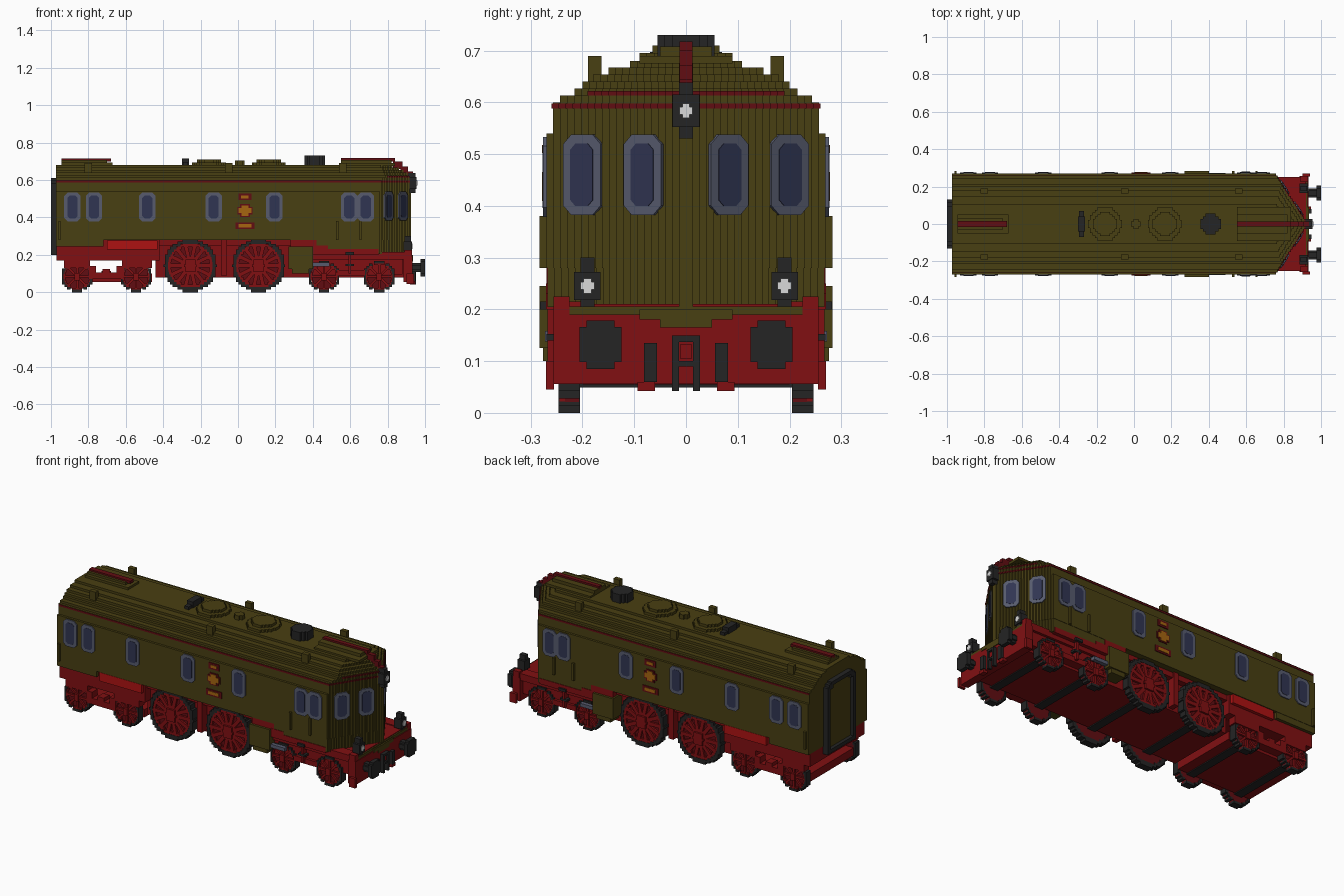
import bpy, bmesh, math
from mathutils import Matrix, Vector

cube = bpy.data.objects.get("Cube")
if cube:
    bpy.data.objects.remove(cube, do_unlink=True)

V = 0.0135  # block size of the stepped style


def material(name, r, g, b):
    m = bpy.data.materials.new(name)
    m.use_nodes = True
    m.diffuse_color = (r, g, b, 1)
    bsdf = m.node_tree.nodes["Principled BSDF"]
    bsdf.inputs["Base Color"].default_value = (r, g, b, 1)
    bsdf.inputs["Roughness"].default_value = 0.8
    return m


OLIVE = material("olive", 0.066, 0.05, 0.006)
RED = material("red", 0.22, 0.005, 0.006)
BRIGHT = material("bright red", 0.42, 0.006, 0.006)
DARKRED = material("dark red", 0.12, 0.004, 0.006)
BLACK = material("charcoal", 0.018, 0.018, 0.018)
FRAME = material("window grey", 0.095, 0.105, 0.155)
GLASS = material("glass blue", 0.03, 0.036, 0.085)
WHITE = material("lamp white", 0.7, 0.7, 0.7)
GOLD = material("gold", 0.38, 0.13, 0.005)


def finish(name, bm, mat):
    bmesh.ops.recalc_face_normals(bm, faces=bm.faces)
    me = bpy.data.meshes.new(name)
    bm.to_mesh(me)
    bm.free()
    me.materials.append(mat)
    ob = bpy.data.objects.new(name, me)
    bpy.context.collection.objects.link(ob)
    return ob


def add_box(bm, b, mtx=Matrix()):
    x0, x1, y0, y1, z0, z1 = b
    m = Matrix.Translation(((x0 + x1) / 2, (y0 + y1) / 2, (z0 + z1) / 2))
    bmesh.ops.create_cube(bm, size=1, matrix=mtx @ m @ Matrix.Diagonal((x1 - x0, y1 - y0, z1 - z0, 1)))


def boxes(name, mat, *items, mirror=False):
    """Boxes given as x0, x1, y0, y1, z0, z1, optionally on both sides."""
    bm = bmesh.new()
    for b in items:
        add_box(bm, b)
        if mirror:
            add_box(bm, (b[0], b[1], -b[3], -b[2], b[4], b[5]))
    return finish(name, bm, mat)


def add_prism(bm, pts, depth, mtx=Matrix()):
    lo = [bm.verts.new(mtx @ Vector((u, v, 0))) for u, v in pts]
    hi = [bm.verts.new(mtx @ Vector((u, v, depth))) for u, v in pts]
    bm.faces.new(lo)
    bm.faces.new(hi)
    n = len(pts)
    for i in range(n):
        bm.faces.new((lo[i], lo[(i + 1) % n], hi[(i + 1) % n], hi[i]))


def disc_rows(r, inner=0):
    """Stepped disc or ring as rows of (u0, u1, v0, v1)."""
    n = max(2, round(2 * r / V))
    h = 2 * r / n
    rows = []
    for i in range(n):
        v = -r + (i + 0.5) * h
        w = max(1, round(math.sqrt(r * r - v * v) / V)) * V
        w = min(w, r)
        if abs(v) < inner:
            k = min(math.sqrt(inner * inner - v * v), w - 0.008)
            rows += [(-w, -k, v - h / 2, v + h / 2), (k, w, v - h / 2, v + h / 2)]
        else:
            rows.append((-w, w, v - h / 2, v + h / 2))
    return rows


# ---- body: stacked layers with a stepped, pointed nose
def plan(w, nose, rear=-0.972):
    n = max(1, round(w / V))
    s = w / n
    half = []
    for i in range(n):
        x = nose - 0.65 * (i + 0.5) * s
        half += [(x, i * s), (x, (i + 1) * s)]
    half.append((rear, w))
    return half[1:] + [(x, -y) for x, y in reversed(half[1:])]


def layers(name, mat, rows):
    bm = bmesh.new()
    for z0, z1, w, nose, rear in rows:
        add_prism(bm, plan(w, nose, rear), z1 - z0, Matrix.Translation((0, 0, z0)))
    return finish(name, bm, mat)


R = -0.972
layers("body_shell", OLIVE, [(0.28, 0.54, 0.27, 0.93, R), (0.54, 0.60, 0.257, 0.93, R),
                             (0.205, 0.28, 0.268, 0.93, 0.40)])
layers("roof", OLIVE, [(0.60, 0.613, 0.243, 0.93, R), (0.613, 0.627, 0.215, 0.925, R),
                       (0.627, 0.64, 0.2, 0.91, R), (0.64, 0.654, 0.18, 0.89, R),
                       (0.654, 0.667, 0.15, 0.865, R), (0.667, 0.68, 0.108, 0.83, R)])
layers("waist_stripe", DARKRED, [(0.588, 0.598, 0.26, 0.932, R + 0.002),
                                 (0.613, 0.622, 0.19, 0.931, 0.75)])
boxes("rear_skirt", OLIVE, (R, -0.72, -0.268, 0.268, 0.245, 0.28))
boxes("front_deck", OLIVE, (0.74, 0.928, -0.24, 0.24, 0.19, 0.206), (0.92, 0.936, -0.05, 0.05, 0.165, 0.2),
      (0.92, 0.935, -0.09, 0.09, 0.18, 0.2))

# ---- roof ridges and fittings
boxes("roof_ridges", OLIVE, (0.55, 0.84, -0.09, 0.09, 0.675, 0.69), (0.55, 0.82, -0.05, 0.05, 0.69, 0.708),
      (-0.945, -0.67, -0.05, 0.05, 0.675, 0.693), (-0.945, -0.70, -0.03, 0.03, 0.69, 0.706))
boxes("ridge_stripes", DARKRED, (0.55, 0.84, -0.013, 0.013, 0.70, 0.718), (0.83, 0.88, -0.013, 0.013, 0.66, 0.70),
      (0.87, 0.91, -0.013, 0.013, 0.63, 0.672), (0.90, 0.935, -0.013, 0.013, 0.61, 0.645),
      (-0.945, -0.68, -0.016, 0.016, 0.70, 0.715))
boxes("roof_vents", OLIVE, *[(x - 0.02, x + 0.02, 0.163, 0.189, 0.63, 0.69) for x in (-0.80, -0.05, 0.56)],
      mirror=True)


def upright_disc(name, mat, x, r, z0, z1):
    return boxes(name, mat, *[(x + a, x + b, c, d, z0, z1) for a, b, c, d in disc_rows(r)])


for i, x in enumerate((-0.155, 0.165)):
    upright_disc(f"roof_dome_{i}", OLIVE, x, 0.09, 0.675, 0.695)
    upright_disc(f"roof_dome_cap_{i}", OLIVE, x, 0.065, 0.695, 0.71)
upright_disc("roof_valve", OLIVE, 0.01, 0.026, 0.675, 0.705)
upright_disc("chimney", BLACK, 0.41, 0.055, 0.675, 0.73)
boxes("whistle", BLACK, (-0.30, -0.262, -0.04, 0.04, 0.675, 0.715), (-0.295, -0.267, -0.07, 0.07, 0.675, 0.697))


# ---- windows: chamfered plates on the sides and the slanted nose
def pane(w, h, c=0.018):
    a, b = w / 2, h / 2
    return [(-a, c - b), (c - a, -b), (a - c, -b), (a, c - b), (a, b - c), (a - c, b), (c - a, b), (-a, b - c)]


def facing(loc, angle):
    """Frame whose local z points outward at a heading in the xy plane."""
    return Matrix.Translation(loc) @ Matrix.Rotation(angle + math.pi / 2, 4, 'Z') @ Matrix.Rotation(math.pi / 2, 4, 'X')


frames, panes = bmesh.new(), bmesh.new()
slant = math.atan(0.65)
spots = []
for s in (-1, 1):
    for x in (-0.885, -0.77, -0.485, -0.13, 0.195, 0.595, 0.683):
        spots.append(((x, s * 0.268, 0.456), s * math.pi / 2, 0.088))
    for y in (0.08, 0.197):
        spots.append(((0.93 - 0.65 * y, s * y, 0.46), s * slant, 0.086))
for loc, ang, w in spots:
    m = facing(loc, ang)
    add_prism(frames, pane(w, 0.155), 0.008, m)
    add_prism(panes, pane(w - 0.034, 0.121, 0.012), 0.0095, m)
finish("window_frames", frames, FRAME)
finish("window_glass", panes, GLASS)

# ---- side emblem
boxes("emblem_backs", DARKRED, *[(0.037 - w, 0.037 + w, 0.268, 0.275, z - h, z + h) for z, w, h in
      ((0.355, 0.05, 0.018), (0.437, 0.026, 0.034), (0.437, 0.04, 0.02), (0.51, 0.035, 0.018))], mirror=True)
boxes("emblem_gold", GOLD, *[(0.037 - w, 0.037 + w, 0.268, 0.278, z - h, z + h) for z, w, h in
      ((0.355, 0.034, 0.009), (0.437, 0.018, 0.028), (0.437, 0.034, 0.014), (0.51, 0.02, 0.008))], mirror=True)
boxes("handrails", OLIVE, *[(x - 0.006, x + 0.006, 0.265, 0.283, 0.28, 0.38) for x in (-0.955, 0.53, 0.655)],
      mirror=True)

# ---- rear gangway
boxes("gangway_frame", BLACK, (-1.0, -0.97, 0.105, 0.13, 0.2, 0.585), (-1.0, -0.97, 0.08, 0.115, 0.57, 0.6),
      (-1.0, -0.97, 0, 0.095, 0.588, 0.61), (-1.0, -0.97, 0, 0.13, 0.2, 0.222), mirror=True)
boxes("gangway_door", OLIVE, (-0.98, -0.965, -0.11, 0.11, 0.22, 0.59))

# ---- underframe
boxes("chassis", RED, (-0.97, -0.70, -0.25, 0.25, 0.17, 0.247), (-0.73, -0.42, -0.25, 0.25, 0.17, 0.282),
      (-0.44, 0.42, -0.2, 0.2, 0.08, 0.282), (0.30, 0.92, -0.195, 0.195, 0.08, 0.21),
      (0.40, 0.92, -0.25, 0.25, 0.175, 0.206))
boxes("side_bands", RED, (-0.44, 0.30, 0.19, 0.235, 0.25, 0.283), (-0.09, -0.06, 0.19, 0.245, 0.09, 0.28),
      (0.28, 0.42, 0.19, 0.27, 0.245, 0.282), (0.40, 0.75, 0.19, 0.271, 0.2, 0.232),
      (0.40, 0.48, 0.19, 0.271, 0.23, 0.25), (0.74, 0.92, 0.19, 0.25, 0.175, 0.215), mirror=True)
boxes("side_tanks", BRIGHT, (-0.70, -0.43, 0.24, 0.268, 0.228, 0.278), mirror=True)
boxes("cylinders", OLIVE, (0.27, 0.40, 0.2, 0.283, 0.125, 0.245), (0.29, 0.38, 0.2, 0.276, 0.1, 0.125), mirror=True)
boxes("piston_rods", FRAME, (0.39, 0.49, 0.25, 0.272, 0.138, 0.158), mirror=True)
boxes("steps", BLACK, (0.575, 0.62, 0.24, 0.27, 0.14, 0.152), (0.575, 0.62, 0.24, 0.282, 0.2, 0.215), mirror=True)
boxes("step_hangers", RED, (0.59, 0.605, 0.235, 0.268, 0.1, 0.21), (0.90, 0.94, 0.255, 0.271, 0.045, 0.1),
      mirror=True)

# ---- bogies
boxes("rear_bogie", RED, (-0.935, -0.46, -0.2, 0.2, 0.055, 0.1), (-0.73, -0.68, -0.2, 0.2, 0.09, 0.115))
boxes("bogie_frames", RED, (-0.80, -0.61, 0.2, 0.25, 0.07, 0.105), (-0.725, -0.685, 0.2, 0.25, 0.1, 0.125),
      (-0.93, -0.79, 0.2, 0.25, 0.13, 0.175), (-0.62, -0.46, 0.2, 0.25, 0.13, 0.175),
      (-0.80, -0.76, 0.2, 0.25, 0.1, 0.14), (-0.65, -0.61, 0.2, 0.25, 0.1, 0.14),
      (0.40, 0.88, 0.19, 0.235, 0.095, 0.18), (0.53, 0.68, 0.2, 0.25, 0.09, 0.12), mirror=True)


# ---- wheels: black stepped rim, dark web, red spokes and hub
def wheel(name, x, r, spokes):
    rim, web, arms = bmesh.new(), bmesh.new(), bmesh.new()
    t = 0.022 if r > 0.1 else 0.012
    for s in (-1, 1):
        def slab(bm, rows, y0, y1):
            for a, b, c, d in rows:
                lo, hi = sorted((s * y0, s * y1))
                add_box(bm, (x + a, x + b, lo, hi, r + c, r + d))
        slab(rim, disc_rows(r, r - t), 0.205, 0.246)
        slab(web, disc_rows(r - t * 0.6), 0.207, 0.234)
        slab(arms, disc_rows(r * 0.24), 0.23, 0.256)
        slab(arms, disc_rows(r - t * 0.7, r - t * 1.7), 0.23, 0.244)
        for k in range(spokes):
            m = Matrix.Translation((x, s * 0.237, r)) @ Matrix.Rotation(2 * math.pi * k / spokes, 4, 'Y')
            add_box(arms, (0, r - t, -0.008, 0.008, -r * 0.075, r * 0.075), m)
    finish(name + "_rim", rim, BLACK)
    finish(name + "_web", web, DARKRED)
    finish(name + "_spokes", arms, RED)


for i, x in enumerate((-0.255, 0.11)):
    wheel(f"driving_wheels_{i}", x, 0.142, 14)
for i, x in enumerate((-0.86, -0.545, 0.46, 0.755)):
    wheel(f"small_wheels_{i}", x, 0.084, 8)
boxes("axles", BLACK, *[(x - 0.025, x + 0.025, -0.206, 0.206, z, z + 0.03) for x, z in
      ((-0.255, 0.074), (0.11, 0.074), (-0.86, 0.049), (-0.545, 0.049), (0.46, 0.074), (0.755, 0.074))])

# ---- front beam, buffers and couplings
boxes("buffer_beam", RED, (0.885, 0.932, -0.256, 0.256, 0.056, 0.19), (0.89, 0.93, -0.256, -0.225, 0.18, 0.225),
      (0.89, 0.93, 0.225, 0.256, 0.18, 0.225))
heads = [(0.976, 1.0, 0.165 + a, 0.165 + b, 0.132 + c, 0.132 + d) for a, b, c, d in disc_rows(0.047)]
stems = [(0.92, 0.98, 0.165 + a, 0.165 + b, 0.132 + c, 0.132 + d) for a, b, c, d in disc_rows(0.024)]
boxes("buffers", BLACK, *heads, *stems, mirror=True)
boxes("coupling", BLACK, (0.93, 0.952, 0.014, 0.027, 0.042, 0.15), (0.93, 0.952, 0, 0.027, 0.137, 0.15),
      (0.93, 0.95, 0, 0.02, 0.09, 0.1), mirror=True)
boxes("coupling_hook", RED, (0.93, 0.945, -0.012, 0.012, 0.105, 0.132))
boxes("brake_hoses", BLACK, (0.93, 0.95, 0.056, 0.081, 0.06, 0.135), mirror=True)
boxes("hose_ends", RED, (0.92, 0.945, 0.06, 0.094, 0.042, 0.06), mirror=True)

# ---- lamps
boxes("top_lamp", BLACK, (0.91, 0.955, -0.026, 0.026, 0.552, 0.615), (0.91, 0.95, -0.014, 0.014, 0.53, 0.638))
boxes("lower_lamps", BLACK, (0.885, 0.93, 0.165, 0.216, 0.218, 0.272), (0.89, 0.925, 0.177, 0.204, 0.205, 0.3),
      mirror=True)
boxes("top_lamp_lens", WHITE, (0.95, 0.959, -0.013, 0.013, 0.577, 0.591), (0.95, 0.959, -0.007, 0.007, 0.57, 0.598))
boxes("lower_lamp_lenses", WHITE, (0.925, 0.934, 0.177, 0.204, 0.238, 0.253), (0.925, 0.934, 0.183, 0.198, 0.231, 0.26),
      mirror=True)
